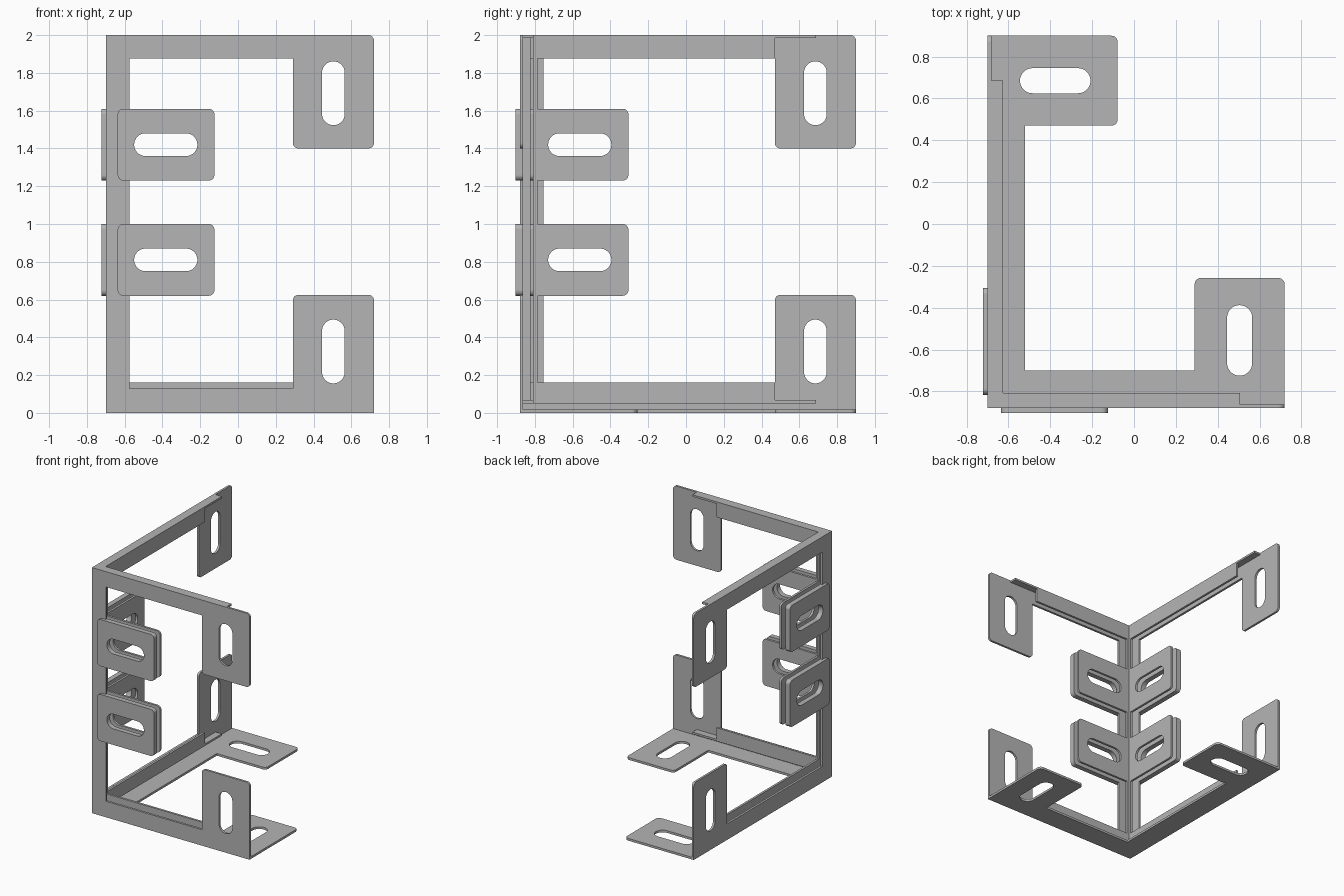
import bpy, bmesh, math
from mathutils import Vector

if "Cube" in bpy.data.objects:
    bpy.data.objects.remove(bpy.data.objects["Cube"])

# Single grey metal
metal = bpy.data.materials.new("grey_metal")
metal.use_nodes = True
GREY = (0.46, 0.46, 0.46, 1)
metal.diffuse_color = GREY
metal.node_tree.nodes["Principled BSDF"].inputs["Base Color"].default_value = GREY

X0, Y0 = -0.70, -0.88          # outer corner of the frame
LX, LY = 1.42, 1.78            # arm lengths
T = 0.018                      # sheet thickness
R = 0.03                       # plate corner radius
FOOT = 0.43                    # width of the end plates
TAB = 0.575                    # reach of the post tabs
TABS = ((0.62, 1.0), (1.23, 1.61))


def rounded(corners):
    """Round every corner given as (u, v, radius); (u, v) stays sharp."""
    out = []
    n = len(corners)
    for i, c in enumerate(corners):
        p = Vector(c[:2])
        if len(c) == 2:
            out.append(p)
            continue
        r = c[2]
        a = (Vector(corners[i - 1][:2]) - p).normalized() * r
        b = (Vector(corners[(i + 1) % n][:2]) - p).normalized() * r
        for k in range(9):
            t = k / 8 * math.pi / 2
            out.append(p + a + b - b * math.cos(t) - a * math.sin(t))
    return [p for i, p in enumerate(out) if (p - out[i - 1]).length > 1e-5]


def box(u0, u1, v0, v1, r):
    return [(u0, v0, r), (u1, v0, r), (u1, v1, r), (u0, v1, r)]


def slot(u0, u1, v0, v1):
    return box(u0, u1, v0, v1, min(u1 - u0, v1 - v0) / 2)


def sheet(name, outline, holes, w0, w1, place):
    """Filled outline with holes, given thickness w0..w1 and put in place."""
    curve = bpy.data.curves.new(name, 'CURVE')
    curve.dimensions = '2D'
    curve.fill_mode = 'BOTH'
    curve.extrude = (w1 - w0) / 2
    for loop in [outline] + holes:
        pts = rounded(loop)
        sp = curve.splines.new('POLY')
        sp.points.add(len(pts) - 1)
        for q, p in zip(sp.points, pts):
            q.co = (p.x, p.y, 0, 1)
        sp.use_cyclic_u = True
    tmp = bpy.data.objects.new(name + "_curve", curve)
    bpy.context.collection.objects.link(tmp)
    deps = bpy.context.evaluated_depsgraph_get()
    mesh = bpy.data.meshes.new_from_object(tmp.evaluated_get(deps))
    bpy.data.objects.remove(tmp)
    mid = (w0 + w1) / 2
    bm = bmesh.new()
    bm.from_mesh(mesh)
    bmesh.ops.remove_doubles(bm, verts=bm.verts, dist=1e-5)
    for v in bm.verts:
        v.co = place(v.co.x, v.co.y, v.co.z + mid)
    bmesh.ops.recalc_face_normals(bm, faces=bm.faces)
    for f in bm.faces:
        f.smooth = False
    bm.to_mesh(mesh)
    bm.free()
    mesh.name = name
    mesh.materials.clear()
    mesh.materials.append(metal)
    ob = bpy.data.objects.new(name, mesh)
    bpy.context.collection.objects.link(ob)
    return ob


def on_front(u, v, w):
    return Vector((X0 + u, Y0 + w, v))


def on_side(u, v, w):
    return Vector((X0 + w, Y0 + u, v))


def flat(u, v, w):
    return Vector((X0 + u, Y0 + v, w))


def post_edge(post):
    """Inner edge of the post with its two tabs, from bottom to top."""
    pts = []
    for lo, hi in TABS:
        pts += [(post, lo), (TAB, lo, R), (TAB, hi, R), (post, hi)]
    return pts


def tab_slot(lo, hi):
    m = (lo + hi) / 2
    return slot(0.15, 0.485, m - 0.06, m + 0.06)


# Two upright walls: outer skin, inner lip and the pads on the tabs
for side, place, length, start in (("front", on_front, LX, 0), ("side", on_side, LY, T)):
    tab_slots = [tab_slot(*t) for t in TABS]
    foot = length - FOOT
    c = length - FOOT / 2
    skin = [(start, T), (length, T), (length, 0.625, R), (foot, 0.625, R),
            (foot, 0.13), (0.125, 0.13)]
    skin += post_edge(0.125)
    skin += [(0.125, 1.875), (foot, 1.875), (foot, 1.4, R), (length, 1.4, R),
             (length, 2, R), (start, 2)]
    end_slots = [slot(c - 0.06, c + 0.06, lo, lo + 0.338) for lo in (0.156, 1.523)]
    sheet(side + "_wall", skin, tab_slots + end_slots, 0, T, place)

    inner = 0.055 + start
    lip = [(inner, 0.067), (foot, 0.067), (foot, 0.16), (0.093, 0.16)]
    lip += post_edge(0.093)
    lip += [(0.093, 1.875), (foot, 1.875), (foot, 1.984), (inner, 1.984)]
    sheet(side + "_inner_lip", lip, tab_slots, 0.055, 0.073, place)

    for label, (lo, hi) in zip(("lower", "upper"), TABS):
        sheet(f"{side}_{label}_pad", box(0.063, TAB, lo, hi, R),
              [tab_slot(lo, hi)], -0.023, 0, place)

# Narrow horizontal flanges joining the walls to their lips
ex, ey, d = LX - 0.213, LY - 0.213, 0.073
flange = [(T, T), (ex, T), (ex, d), (d, d), (d, ey), (T, ey)]
sheet("top_flange", flange, [], 1.984, 2.0, flat)
sheet("bottom_shelf", flange, [], 0.051, 0.067, flat)

# Floor plate with a slotted foot at each end
fx, fy, reach, w = LX - FOOT, LY - FOOT, 0.622, 0.18
floor = [(0, 0), (LX, 0), (LX, reach, R), (fx, reach, R), (fx, w), (w, w),
         (w, fy), (reach, fy, R), (reach, LY, R), (0, LY)]
cx, cy = LX - FOOT / 2, LY - FOOT / 2
sheet("floor_plate", floor,
      [slot(cx - 0.06, cx + 0.06, 0.155, 0.492),
       slot(0.155, 0.492, cy - 0.06, cy + 0.06)], 0, T, flat)
